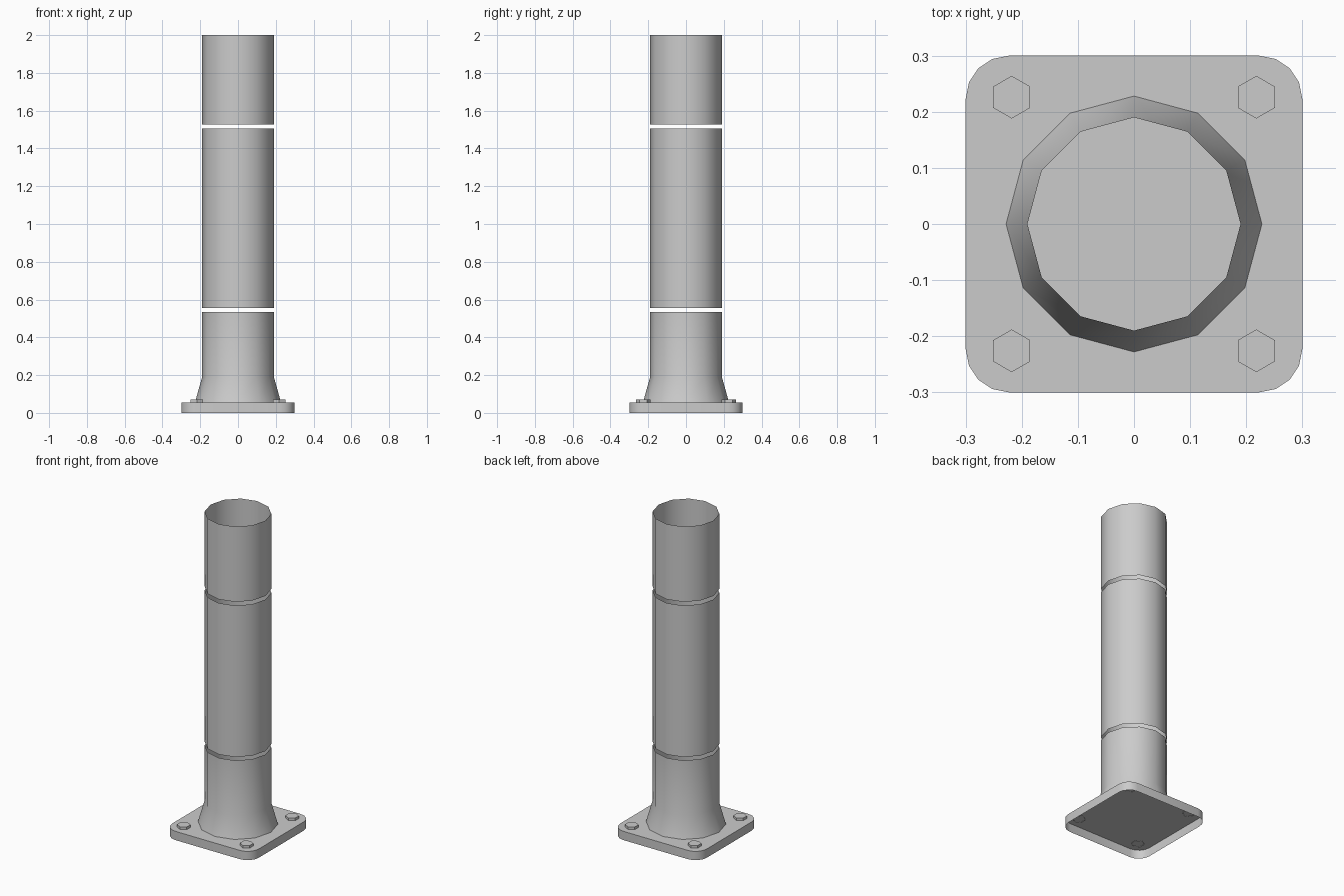
import bpy, bmesh
from math import cos, sin, pi, radians

if "Cube" in bpy.data.objects:
    bpy.data.objects.remove(bpy.data.objects["Cube"])


def ring(bm, r, z, n, phase=0.0, cx=0.0, cy=0.0):
    return [bm.verts.new((cx + r * cos(phase + 2 * pi * i / n),
                          cy + r * sin(phase + 2 * pi * i / n), z)) for i in range(n)]


def bridge(bm, a, b):
    n = len(a)
    for i in range(n):
        j = (i + 1) % n
        bm.faces.new((a[i], a[j], b[j], b[i]))


def finish(bm, name, angle=40):
    me = bpy.data.meshes.new(name)
    bm.to_mesh(me)
    bm.free()
    ob = bpy.data.objects.new(name, me)
    bpy.context.collection.objects.link(ob)
    bpy.ops.object.select_all(action='DESELECT')
    ob.select_set(True)
    bpy.context.view_layer.objects.active = ob
    bpy.ops.object.shade_smooth_by_angle(angle=radians(angle))
    return ob


def tube(name, profile):
    """Open 12-sided shell through (radius, height) points."""
    bm = bmesh.new()
    rings = [ring(bm, r, z, 12) for r, z in profile]
    for a, b in zip(rings, rings[1:]):
        bridge(bm, a, b)
    finish(bm, name)


PLATE_TOP = 0.055

# Base plate: rounded square, open underneath
bm = bmesh.new()
half, rad, steps = 0.30, 0.077, 4
outline = []
for k, (sx, sy) in enumerate([(1, 1), (-1, 1), (-1, -1), (1, -1)]):
    for s in range(steps + 1):
        a = k * pi / 2 + s * pi / 2 / steps
        outline.append((sx * (half - rad) + rad * cos(a),
                        sy * (half - rad) + rad * sin(a)))
low = [bm.verts.new((x, y, 0)) for x, y in outline]
top = [bm.verts.new((x, y, PLATE_TOP)) for x, y in outline]
bridge(bm, low, top)
bm.faces.new(top)
finish(bm, "base_plate")

# Post: flared foot and two upper sleeves with open gaps between
tube("flared_foot", [(0.228, PLATE_TOP), (0.19, 0.19), (0.19, 0.533)])
tube("middle_sleeve", [(0.19, 0.555), (0.19, 1.505)])
tube("top_sleeve", [(0.19, 1.528), (0.19, 2.0)])

# Hexagonal bolt heads at the corners
for label, sx, sy in [("front_left", -1, -1), ("front_right", 1, -1),
                      ("back_left", -1, 1), ("back_right", 1, 1)]:
    bm = bmesh.new()
    args = (6, pi / 6, sx * 0.218, sy * 0.226)
    a = ring(bm, 0.038, PLATE_TOP - 0.002, *args)
    b = ring(bm, 0.038, 0.071, *args)
    bridge(bm, a, b)
    bm.faces.new(b)
    finish(bm, "bolt_" + label, 30)
